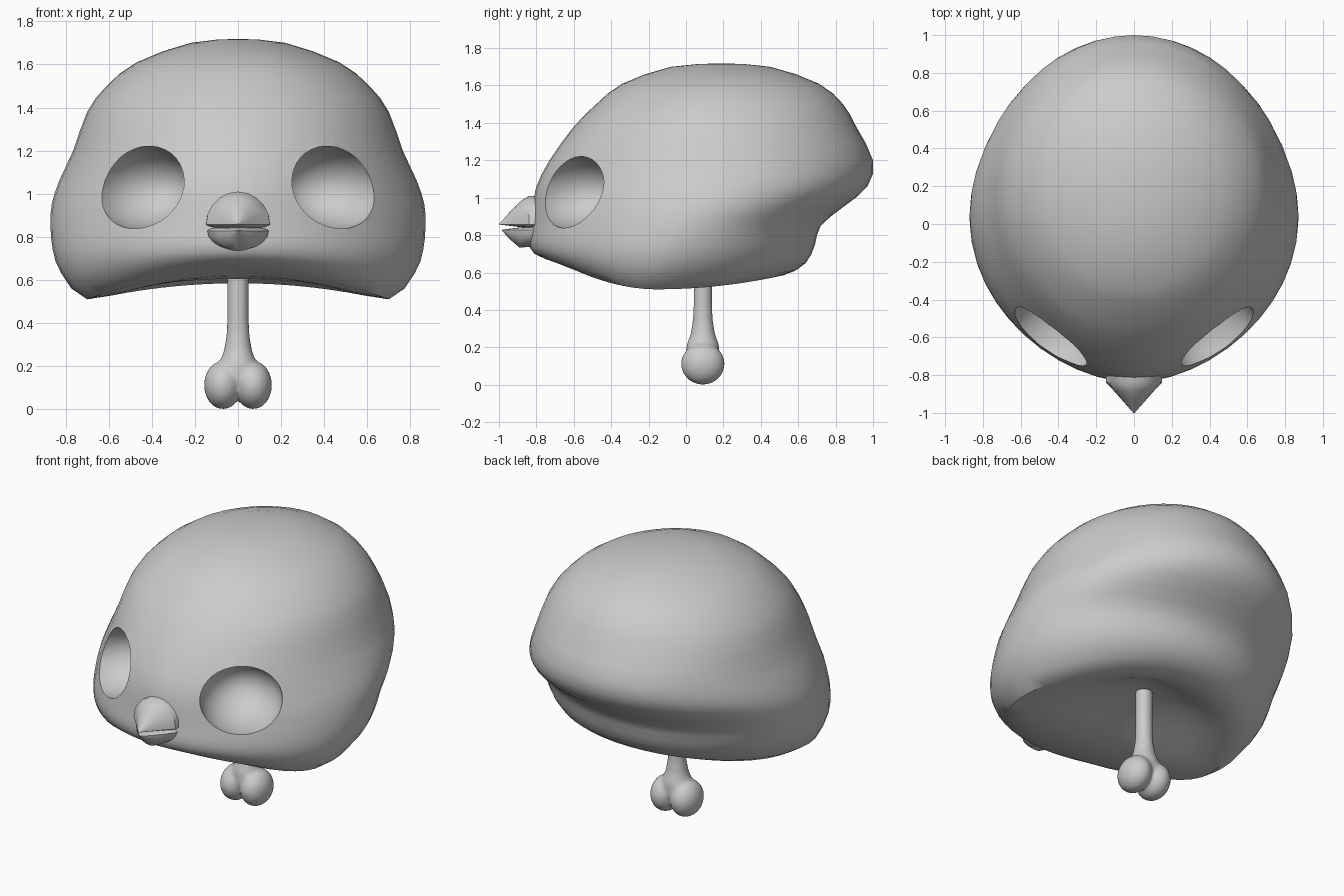
import bpy, bmesh, math
from mathutils import Matrix

if "Cube" in bpy.data.objects:
    bpy.data.objects.remove(bpy.data.objects["Cube"])


def add_object(name, bm, angle=40):
    bmesh.ops.recalc_face_normals(bm, faces=bm.faces)
    mesh = bpy.data.meshes.new(name)
    bm.to_mesh(mesh)
    bm.free()
    ob = bpy.data.objects.new(name, mesh)
    bpy.context.collection.objects.link(ob)
    smooth(ob, angle)
    return ob


def smooth(ob, angle):
    bpy.ops.object.select_all(action='DESELECT')
    ob.select_set(True)
    bpy.context.view_layer.objects.active = ob
    bpy.ops.object.shade_smooth_by_angle(angle=math.radians(angle))


def loft(bm, rings):
    """Bridge closed rings of points and cap both ends."""
    loops = [[bm.verts.new(p) for p in r] for r in rings]
    n = len(loops[0])
    for a, b in zip(loops, loops[1:]):
        for i in range(n):
            j = (i + 1) % n
            bm.faces.new((a[i], a[j], b[j], b[i]))
    bm.faces.new(loops[0])
    bm.faces.new(loops[-1])


def refine(rows, steps):
    """Catmull-Rom interpolation between profile rows."""
    out = []
    for i in range(len(rows) - 1):
        p0, p1, p2 = rows[max(i - 1, 0)], rows[i], rows[i + 1]
        p3 = rows[min(i + 2, len(rows) - 1)]
        for k in range(steps):
            t = k / steps
            out.append([0.5 * (2 * b + (c - a) * t + (2 * a - 5 * b + 4 * c - d) * t * t
                               + (3 * b - a - 3 * c + d) * t ** 3)
                        for a, b, c, d in zip(p0, p1, p2, p3)])
    out.append(rows[-1])
    return out


def power(v, e):
    return math.copysign(abs(v) ** e, v)


# Skull: stacked outlines (z front, z side, z back, half width, y front, y back, y widest, front exponent)
ROWS = [
    (1.718, 1.718, 1.718, 0.02, 0.17, 0.21, 0.19, 2.0),
    (1.70, 1.70, 1.70, 0.22, -0.08, 0.45, 0.19, 2.0),
    (1.61, 1.61, 1.61, 0.47, -0.34, 0.71, 0.18, 2.0),
    (1.50, 1.50, 1.50, 0.61, -0.48, 0.84, 0.17, 2.0),
    (1.38, 1.38, 1.38, 0.70, -0.60, 0.91, 0.16, 2.0),
    (1.20, 1.20, 1.20, 0.765, -0.73, 1.00, 0.14, 1.9),
    (1.06, 1.06, 1.06, 0.83, -0.80, 0.97, 0.12, 1.8),
    (0.95, 0.95, 0.95, 0.865, -0.82, 0.84, 0.08, 1.8),
    (0.85, 0.85, 0.85, 0.87, -0.83, 0.72, 0.02, 1.8),
    (0.77, 0.74, 0.75, 0.86, -0.84, 0.69, -0.04, 1.8),
    (0.70, 0.63, 0.65, 0.82, -0.81, 0.64, -0.10, 1.8),
    (0.645, 0.51, 0.585, 0.70, -0.66, 0.52, -0.16, 1.9),
    (0.605, 0.57, 0.60, 0.46, -0.42, 0.38, -0.06, 2.0),
    (0.66, 0.65, 0.66, 0.22, -0.15, 0.25, 0.05, 2.0),
    (0.685, 0.685, 0.685, 0.02, 0.05, 0.09, 0.07, 2.0),
]
SEG = 48
rings = []
for zf, zs, zb, w, yf, yb, ym, e in refine(ROWS, 2):
    ring = []
    for i in range(SEG):
        t = 2 * math.pi * i / SEG
        s, c = math.sin(t), math.cos(t)
        k = 2 / e if c > 0 else 1.0
        x = w * power(s, k)
        y = ym + (yf - ym) * abs(c) ** k if c > 0 else ym + (yb - ym) * abs(c)
        z = zs + ((zf if c > 0 else zb) - zs) * c * c
        ring.append((x, y, z))
    rings.append(ring)
bm = bmesh.new()
loft(bm, rings)
skull = add_object("skull", bm)

# Eye sockets: ellipsoids cut out of both cheeks
for side in (-1, 1):
    bm = bmesh.new()
    mat = (Matrix.Translation((side * 0.45, -0.61, 1.03))
           @ Matrix.Rotation(side * math.radians(34), 4, 'Z')
           @ Matrix.Diagonal((0.24, 0.30, 0.195, 1)))
    bmesh.ops.create_uvsphere(bm, u_segments=32, v_segments=20, radius=1, matrix=mat)
    cutter = add_object("socket_cutter", bm, 60)
    cutter.hide_render = True
    mod = skull.modifiers.new("socket", 'BOOLEAN')
    mod.operation = 'DIFFERENCE'
    mod.solver = 'EXACT'
    mod.object = cutter
    bpy.context.view_layer.objects.active = skull
    bpy.ops.object.modifier_apply(modifier=mod.name)
    bpy.data.objects.remove(cutter)
smooth(skull, 40)


# Beak: two tapering halves meeting at a mouth groove
def beak(name, rows, z0, lip, up):
    rings = []
    for y, w, h in rows:
        f = w / rows[0][1]
        ring = []
        for i in range(20):
            t = 2 * math.pi * i / 20
            s = math.sin(t)
            ring.append((w * math.cos(t), y, z0 + up * s * (h if s > 0 else lip * f)))
        rings.append(ring)
    bm = bmesh.new()
    loft(bm, rings)
    return add_object(name, bm)


beak("upper_beak", [(-0.74, 0.15, 0.15), (-0.84, 0.148, 0.153), (-0.885, 0.105, 0.125),
                    (-0.93, 0.065, 0.08), (-0.97, 0.03, 0.035), (-1.0, 0.004, 0.004)],
     0.857, 0.02, 1)
beak("lower_beak", [(-0.74, 0.145, 0.085), (-0.83, 0.142, 0.09), (-0.89, 0.095, 0.095),
                    (-0.93, 0.06, 0.06), (-0.96, 0.032, 0.03), (-0.985, 0.004, 0.004)],
     0.828, 0.02, -1)

# Bone: flared shaft fused with two knuckle lobes
bm = bmesh.new()
shaft = [(0.72, 0.049), (0.42, 0.05), (0.34, 0.054), (0.27, 0.066), (0.21, 0.088), (0.14, 0.09), (0.09, 0.06)]
loft(bm, [[(r * math.cos(2 * math.pi * i / 24), 0.09 + r * math.sin(2 * math.pi * i / 24), z)
           for i in range(24)] for z, r in shaft])
for side in (-1, 1):
    mat = Matrix.Translation((side * 0.07, 0.09, 0.112)) @ Matrix.Diagonal((0.088, 0.117, 0.112, 1))
    bmesh.ops.create_uvsphere(bm, u_segments=24, v_segments=16, radius=1, matrix=mat)
bone = add_object("bone", bm)
mod = bone.modifiers.new("fuse", 'REMESH')
mod.mode = 'VOXEL'
mod.voxel_size = 0.012
mod.use_smooth_shade = True
mod = bone.modifiers.new("soften", 'SMOOTH')
mod.iterations = 5
for name in ("fuse", "soften"):
    bpy.context.view_layer.objects.active = bone
    bpy.ops.object.modifier_apply(modifier=name)
smooth(bone, 60)
